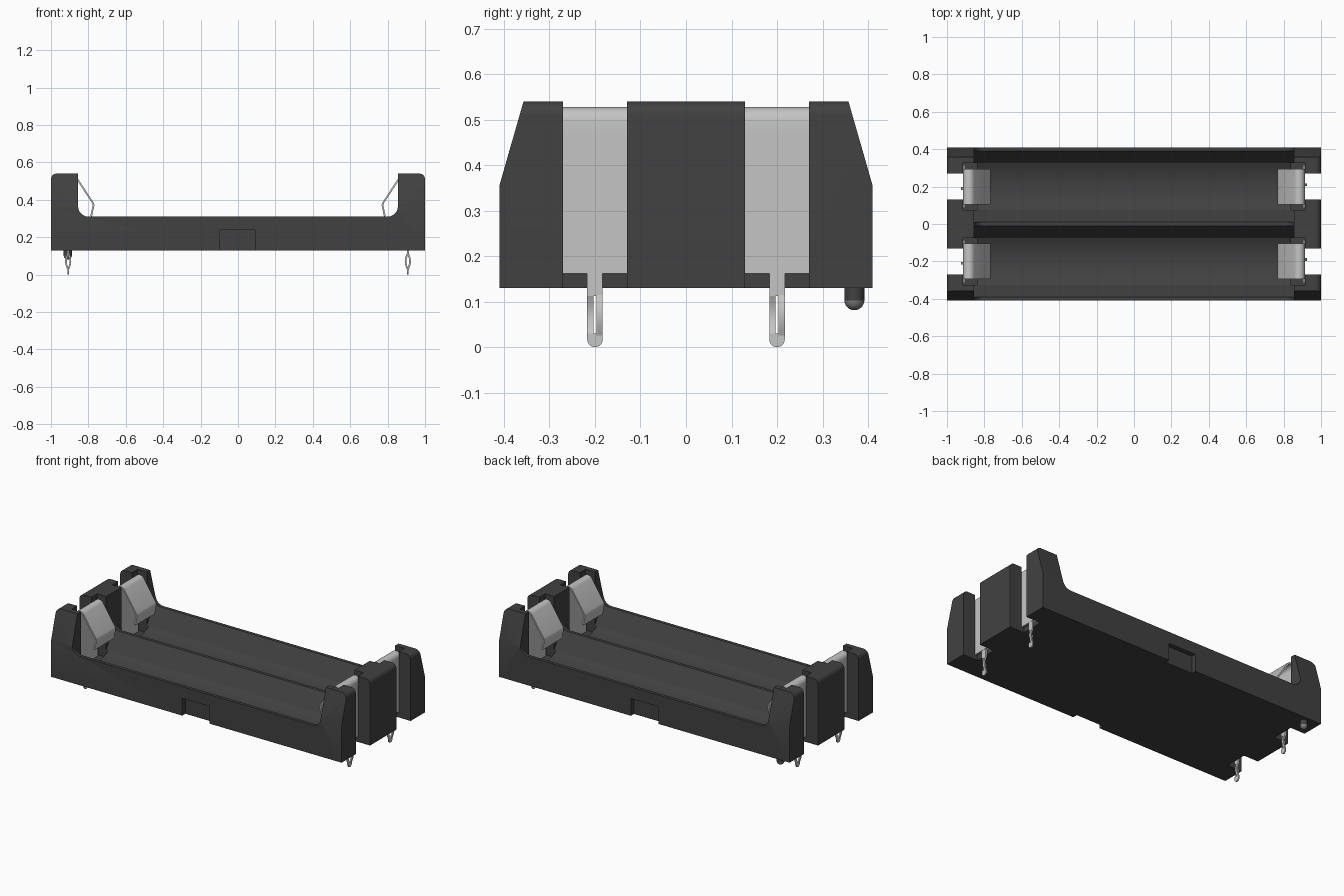
import bpy, bmesh, math
from mathutils import Vector

if "Cube" in bpy.data.objects:
    bpy.data.objects.remove(bpy.data.objects["Cube"], do_unlink=True)


def material(name, rgb):
    m = bpy.data.materials.new(name)
    m.use_nodes = True
    m.diffuse_color = (*rgb, 1)
    m.node_tree.nodes["Principled BSDF"].inputs["Base Color"].default_value = (*rgb, 1)
    return m


BLACK = material("black plastic", (0.053, 0.053, 0.053))
METAL = material("nickel metal", (0.55, 0.56, 0.55))
GREY = material("grey peg tip", (0.22, 0.22, 0.22))


def finish(name, bm, mat):
    bmesh.ops.recalc_face_normals(bm, faces=bm.faces)
    me = bpy.data.meshes.new(name)
    bm.to_mesh(me)
    bm.free()
    ob = bpy.data.objects.new(name, me)
    bpy.context.collection.objects.link(ob)
    me.materials.append(mat)
    return ob


def smooth(ob, angle=30):
    bpy.ops.object.select_all(action='DESELECT')
    ob.select_set(True)
    bpy.context.view_layer.objects.active = ob
    bpy.ops.object.shade_smooth_by_angle(angle=math.radians(angle))


def prism(name, pts, lo, hi, axis, mat=BLACK):
    """Extrude a 2D outline along x (points are y, z) or y (points are x, z)."""
    bm = bmesh.new()
    place = (lambda p: (lo, *p)) if axis == 'x' else (lambda p: (p[0], lo, p[1]))
    f = bm.faces.new([bm.verts.new(place(p)) for p in pts])
    r = bmesh.ops.extrude_face_region(bm, geom=[f])
    d = Vector((hi - lo, 0, 0)) if axis == 'x' else Vector((0, hi - lo, 0))
    bmesh.ops.translate(bm, vec=d, verts=[v for v in r["geom"] if isinstance(v, bmesh.types.BMVert)])
    return finish(name, bm, mat)


def box(name, x0, x1, y0, y1, z0, z1, mat=BLACK):
    return prism(name, [(x0, z0), (x1, z0), (x1, z1), (x0, z1)], y0, y1, 'y', mat)


def arc(cx, cz, r, a0, a1, n=6):
    return [(cx + r * math.cos(math.radians(a0 + (a1 - a0) * i / n)),
             cz + r * math.sin(math.radians(a0 + (a1 - a0) * i / n))) for i in range(n + 1)]


def ribbon(pts, t):
    """Closed outline of a bent strip of thickness t."""
    v = [Vector(p) for p in pts]
    left, right = [], []
    for i, p in enumerate(v):
        d = (v[min(i + 1, len(v) - 1)] - v[max(i - 1, 0)]).normalized()
        n = Vector((-d.y, d.x)) * t / 2
        left.append(tuple(p + n))
        right.append(tuple(p - n))
    return left + right[::-1]


def cut(ob, cutter):
    cutter.hide_render = True
    m = ob.modifiers.new("cut", 'BOOLEAN')
    m.operation, m.solver, m.object = 'DIFFERENCE', 'EXACT', cutter
    bpy.ops.object.select_all(action='DESELECT')
    ob.select_set(True)
    bpy.context.view_layer.objects.active = ob
    bpy.ops.object.modifier_apply(modifier=m.name)
    bpy.data.objects.remove(cutter, do_unlink=True)


# Holder body: long tray with raised, rounded ends
half = (arc(0.905, 0.365, 0.055, 270, 180)
        + arc(0.875, 0.52, 0.02, 180, 90, 4) + arc(0.97, 0.51, 0.03, 90, 0))
half = [(x if x > 0.9 else max(x, 0.855), z) for x, z in half]
# shift the inner fillet so that it meets the post face
fillet = arc(0.8, 0.365, 0.055, 270, 360)
half = fillet + [(0.855, 0.54)] + half[12:] + [(1.0, 0.13)]
body = prism("holder_body", half + [(-x, z) for x, z in half[::-1]], -0.41, 0.41, 'y')

for s in (-1, 1):
    # Sloped outer sides of the end posts
    cut(body, prism("slope_cutter", [(s * 0.41, 0.355), (s * 0.357, 0.54), (s * 0.342, 0.592),
                                     (s * 0.5, 0.592), (s * 0.5, 0.355)], -1.1, 1.1, 'x'))
    # Cell trough: curved floor with steep sides
    c = 0.2 * s
    floor = [(c + 0.125 * k / 8, 0.175 + 0.032 * (k / 8) ** 2) for k in range(-8, 9)]
    cut(body, prism("trough_cutter", [(c - 0.19, 0.31), *floor, (c + 0.19, 0.31),
                                      (c + 0.19, 0.7), (c - 0.19, 0.7)], -0.855, 0.855, 'x'))
    # Finger notch in each long side
    y0, y1 = sorted((s * 0.38, s * 0.5))
    cut(body, box("notch_cutter", -0.097, 0.092, y0, y1, 0.05, 0.238))
    for e in (-1, 1):
        # Contact pocket and open slot in each end
        x0, x1 = sorted((e * 0.84, e * 0.918))
        cut(body, box("pocket_cutter", x0, x1, c - 0.125, c + 0.125, 0.162, 0.7))
        x0, x1 = sorted((e * 0.9, e * 1.1))
        cut(body, box("slot_cutter", x0, x1, c - 0.07, c + 0.07, 0.05, 0.7))
smooth(body)

# Spring contacts with press-fit pins
for e, side in ((-1, "right"), (1, "left")):
    for s, place in ((-1, "front"), (1, "back")):
        c = 0.2 * s
        name = f"{side}_{place}_"
        box(name + "contact_plate", *sorted((e * 0.904, e * 0.914)), c - 0.115, c + 0.115,
            0.162, 0.47, METAL)
        path = [(0.909, 0.46)] + arc(0.882, 0.496, 0.027, 0, 150, 10) + [
            (0.777, 0.385), (0.772, 0.372), (0.775, 0.358), (0.785, 0.312)]
        spring = prism(name + "contact_spring", [(e * x, z) for x, z in ribbon(path, 0.009)],
                       c - 0.095, c + 0.095, 'y', METAL)
        smooth(spring, 40)
        # Pin shank, two bowed legs and a rounded tip
        x0, x1 = sorted((e * 0.903, e * 0.913))
        box(name + "pin_shank", x0, x1, c - 0.017, c + 0.017, 0.112, 0.17, METAL)
        for k in (-1, 1):
            bow = [(e * 0.908 + k * 0.012 * math.sin(math.pi * i / 8), 0.115 - 0.088 * i / 8)
                   for i in range(9)]
            y0, y1 = sorted((c + k * 0.003, c + k * 0.017))
            leg = prism(name + "pin_leg", ribbon(bow, 0.009), y0, y1, 'y', METAL)
            smooth(leg)
        prism(name + "pin_tip", [(c + 0.017, 0.03)] + [(c - 0.017, 0.03)]
              + arc(c, 0.017, 0.017, 180, 360, 10), x0 + 0.001, x1 - 0.001, 'x', METAL)

# Locating peg under one corner
bpy.ops.mesh.primitive_cylinder_add(vertices=24, radius=0.022, depth=0.04, location=(-0.91, 0.37, 0.122))
peg = bpy.context.object
peg.name = "locating_peg"
peg.data.materials.append(BLACK)
smooth(peg)
bm = bmesh.new()
bmesh.ops.create_uvsphere(bm, u_segments=24, v_segments=12, radius=0.022)
bmesh.ops.delete(bm, geom=[v for v in bm.verts if v.co.z > 0.001], context='VERTS')
tip = finish("locating_peg_tip", bm, GREY)
tip.location = (-0.91, 0.37, 0.103)
smooth(tip, 40)
